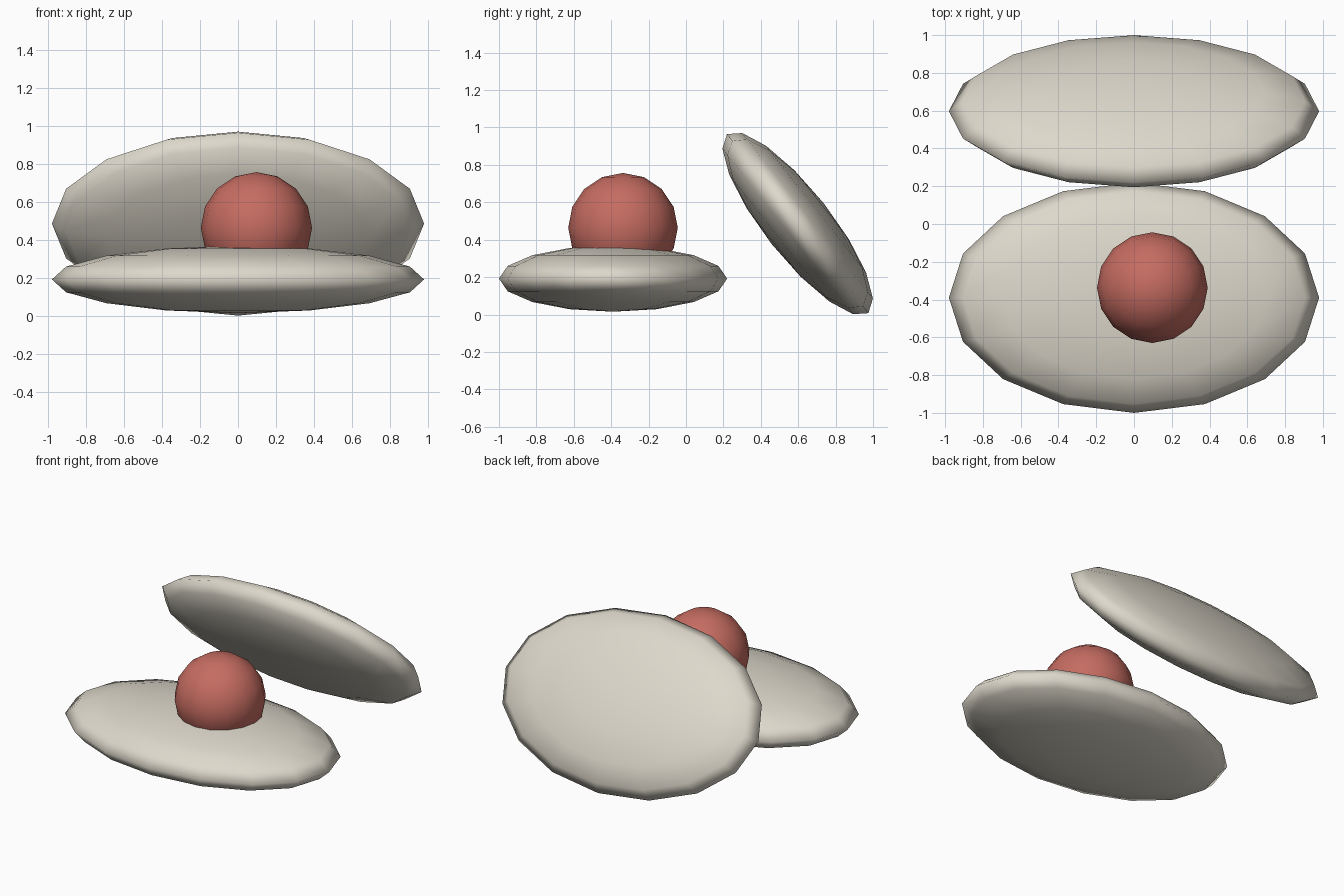
import bpy
import math

cube = bpy.data.objects.get("Cube")
if cube:
    bpy.data.objects.remove(cube, do_unlink=True)


def make_material(name, color):
    mat = bpy.data.materials.new(name)
    mat.use_nodes = True
    mat.diffuse_color = color
    mat.node_tree.nodes["Principled BSDF"].inputs["Base Color"].default_value = color
    return mat


def make_ellipsoid(name, center, radii, mat, tilt=0.0):
    """Low-segment, smooth-shaded ellipsoid tilted about x."""
    bpy.ops.mesh.primitive_uv_sphere_add(segments=16, ring_count=8, radius=1, location=center)
    obj = bpy.context.object
    obj.name = name
    obj.scale = radii
    obj.rotation_euler.x = math.radians(tilt)
    obj.data.materials.append(mat)
    bpy.ops.object.transform_apply(location=False, rotation=True, scale=True)
    bpy.ops.object.shade_smooth()
    return obj


shell_cream = make_material("shell cream", (0.73, 0.69, 0.60, 1))
ball_red = make_material("ball red", (0.56, 0.15, 0.12, 1))

# Two matching shell halves: one lying flat, one leaning open behind it
shell_radii = (0.98, 0.61, 0.177)
make_ellipsoid("lower_shell", (0, -0.39, 0.192), shell_radii, shell_cream)
make_ellipsoid("upper_shell", (0, 0.597, 0.486), shell_radii, shell_cream, tilt=-51.7)

# Ball resting in the lower shell
make_ellipsoid("ball", (0.097, -0.337, 0.464), (0.293, 0.293, 0.293), ball_red)
